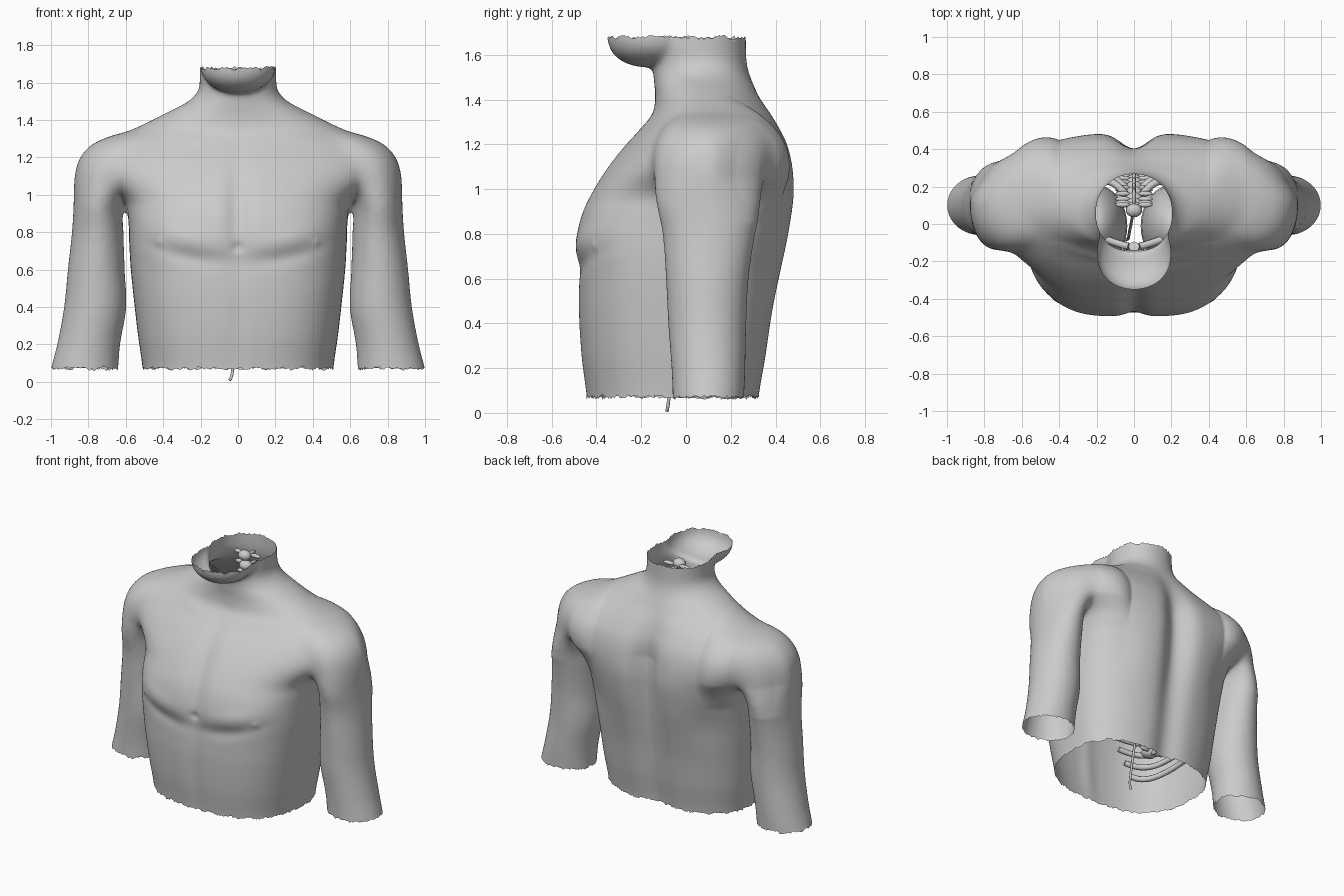
import bpy, bmesh, math, random
from math import cos, sin, pi, exp

if "Cube" in bpy.data.objects:
    bpy.data.objects.remove(bpy.data.objects["Cube"])
random.seed(4)


def spow(v, p):
    return math.copysign(abs(v) ** p, v)


def bump(v, centre, width):
    return exp(-((v - centre) / width) ** 2)


def ramp(v, a, b):
    return min(1, max(0, (v - a) / (b - a)))


def ring(cx, cy, w, df, db, nf, nb, z, seg=64):
    """Super-ellipse section with separate front and back depth/squareness."""
    pts = []
    for i in range(seg):
        a = 2 * pi * i / seg
        n, d = (nb, db) if sin(a) >= 0 else (nf, df)
        pts.append((cx + w * spow(cos(a), 2 / n), cy + d * spow(sin(a), 2 / n), z))
    return pts


def refine(rows, steps=4):
    """Smooth in-between sections, height by height."""
    out = []
    for i in range(len(rows) - 1):
        p1, p2 = rows[i], rows[i + 1]
        p0, p3 = rows[max(i - 1, 0)], rows[min(i + 2, len(rows) - 1)]
        h = p2[0] - p1[0]
        for s in range(steps):
            t = s / steps
            row = [p1[0] + h * t]
            for k in range(1, len(p1)):
                m1 = (p2[k] - p0[k]) / (p2[0] - p0[0]) * h
                m2 = (p3[k] - p1[k]) / (p3[0] - p1[0]) * h
                row.append((2*t**3 - 3*t*t + 1) * p1[k] + (t**3 - 2*t*t + t) * m1
                           + (3*t*t - 2*t**3) * p2[k] + (t**3 - t*t) * m2)
            out.append(row)
    return out + [rows[-1]]


def loft(bm, rings):
    rows = [[bm.verts.new(p) for p in r] for r in rings]
    for a, b in zip(rows, rows[1:]):
        for i in range(len(a)):
            j = (i + 1) % len(a)
            bm.faces.new((a[i], a[j], b[j], b[i]))
    bm.faces.new(rows[0][::-1])
    bm.faces.new(rows[-1])


def ball(bm, c, s, seg=14, px=1, pz=1):
    for v in bmesh.ops.create_uvsphere(bm, u_segments=seg, v_segments=seg // 2 + 1, radius=1)['verts']:
        x, y, z = v.co
        v.co = (c[0] + x * s[0], c[1] + spow(y, px) * s[1], c[2] + spow(z, pz) * s[2])


def make_object(name, bm):
    bmesh.ops.recalc_face_normals(bm, faces=bm.faces)
    for f in bm.faces:
        f.smooth = True
    me = bpy.data.meshes.new(name)
    bm.to_mesh(me)
    bm.free()
    ob = bpy.data.objects.new(name, me)
    bpy.context.collection.objects.link(ob)
    return ob


def tube(name, paths, radius):
    cu = bpy.data.curves.new(name, 'CURVE')
    cu.dimensions = '3D'
    cu.bevel_depth, cu.bevel_resolution, cu.resolution_u = radius, 2, 8
    cu.use_fill_caps = True
    for pts in paths:
        sp = cu.splines.new('NURBS')
        sp.points.add(len(pts) - 1)
        for p, co in zip(sp.points, pts):
            p.co = (*co, 1)
        sp.order_u = 3
        sp.use_endpoint_u = True
    bpy.context.collection.objects.link(bpy.data.objects.new(name, cu))


# Torso and neck sections: z, half width, front y, back y, widest y, front n, back n
TORSO = [
    (-.12, .50, -.43, .32, .00, 2.6, 2.5), (.07, .51, -.445, .335, .00, 2.6, 2.5),
    (.25, .535, -.468, .365, .01, 2.7, 2.5), (.45, .558, -.48, .395, .01, 2.8, 2.5),
    (.62, .575, -.48, .43, .02, 2.9, 2.5), (.76, .582, -.492, .46, .03, 2.9, 2.6),
    (.88, .588, -.47, .48, .05, 2.8, 2.7), (.98, .615, -.425, .49, .08, 2.6, 2.7),
    (1.1, .76, -.35, .482, .10, 2.2, 2.5), (1.2, .79, -.27, .458, .11, 2.1, 2.4),
    (1.28, .72, -.195, .42, .11, 2.1, 2.2), (1.34, .59, -.15, .385, .11, 2.1, 2.1),
    (1.40, .46, -.14, .345, .10, 2.0, 2.0), (1.45, .36, -.14, .315, .09, 2.0, 2.0),
    (1.50, .265, -.145, .288, .08, 2.0, 2.0), (1.56, .212, -.15, .272, .07, 2.1, 2.1),
    (1.64, .205, -.155, .268, .06, 2.2, 2.1), (1.82, .205, -.155, .268, .06, 2.2, 2.1)]

# Arm sections: z, inner x, outer x, front y, back y
ARM = [
    (-.12, .65, 1.04, -.06, .25), (.07, .64, 1.0, -.06, .26), (.2, .63, .967, -.065, .265),
    (.4, .597, .93, -.08, .27), (.6, .606, .91, -.09, .28), (.8, .612, .888, -.105, .31),
    (.95, .612, .879, -.135, .345), (1.1, .52, .876, -.15, .36), (1.2, .45, .848, -.14, .35),
    (1.28, .40, .77, -.10, .31), (1.33, .40, .64, -.04, .25)]

body = bmesh.new()
loft(body, [ring(0, ym, w, ym - yf, yb - ym, nf, nb, z)
            for z, w, yf, yb, ym, nf, nb in refine(TORSO)])
for side in (-1, 1):
    loft(body, [ring(side * (a + b) / 2, (f + k) / 2, (b - a) / 2, (k - f) / 2, (k - f) / 2,
                     2.0, 2.0, z, 40) for z, a, b, f, k in refine(ARM)])
# Chin and jaw
ball(body, (0, -.155, 1.685), (.20, .197, .142), 40, .85, .9)

skin = make_object("torso_skin", body)
bpy.context.view_layer.objects.active = skin
skin.select_set(True)
mod = skin.modifiers.new("fuse", 'REMESH')
mod.mode = 'VOXEL'
mod.voxel_size = .0125
bpy.ops.object.modifier_apply(modifier="fuse")
# Soften all over, then blend the shoulders further
blend = skin.vertex_groups.new(name="shoulder")
for v in skin.data.vertices:
    w = ramp(abs(v.co.x), .42, .52) * ramp(v.co.z, .95, 1.07)
    if w > 0:
        blend.add([v.index], w, 'REPLACE')
for name, count, group in (("soften", 14, ""), ("blend", 80, "shoulder")):
    mod = skin.modifiers.new(name, 'SMOOTH')
    mod.factor = .5
    mod.iterations = count
    mod.vertex_group = group
    bpy.ops.object.modifier_apply(modifier=name)

bm = bmesh.new()
bm.from_mesh(skin.data)
# Muscle relief: shoulder blades, spine furrow, breastbone groove, chest fold, collarbone
for v in bm.verts:
    x, y, z = v.co
    ax = abs(x)
    if y > .1:
        v.co.y += ramp(y, .1, .28) * ramp(z, .85, 1.05) * ramp(ax, .4, .6) * .45 * (.69 - ax)
    if ax > .6:
        continue
    if y > .15:
        v.co.y -= ramp(1.5 - z, 0, .4) * (.04 + .045 * bump(z, 1.0, .4)) * bump(x, 0, .10)
        v.co.y -= .015 * bump(ax, .42, .10) * bump(z, .72, .15)
    elif y < -.1 and z < 1.45:
        fold = .655 + .4 * ax * ax
        d = .030 * bump(x, 0, .06) * bump(z, .92, .28)
        d += .012 * bump(z, fold - .015, .045) * bump(ax, .26, .22)
        d -= .009 * bump(z, fold + .08, .06) * bump(ax, .28, .17)
        d += .012 * bump(x, 0, .03) * bump(z, .72, .025)
        d += .008 * bump(x, 0, .05) * bump(z, .3, .25)
        d -= .007 * bump(ax, .42, .018) * bump(z, .745, .018)
        d -= .005 * bump(z, 1.27 + .12 * ax, .03) * bump(ax, .25, .15)
        v.co.y += d

# Torn open ends at neck, waist and arms
for z, up in ((.072, -1), (1.68, 1)):
    bmesh.ops.bisect_plane(bm, geom=bm.verts[:] + bm.edges[:] + bm.faces[:], dist=1e-5,
                           plane_co=(0, 0, z), plane_no=(0, 0, up), clear_outer=True)
for v in bm.verts:
    if v.is_boundary:
        x, y, z = v.co
        v.co.z += .006 * sin(45 * x + 20 * y) * cos(38 * y - 15 * x) + random.uniform(-.008, .005)
for f in bm.faces:
    f.smooth = True
bm.to_mesh(skin.data)
bm.free()


# Spine: vertebra bodies with rear and side spurs
def spine_y(z):
    return .06 + .18 / (1 + exp((z - 1.36) * 10)) - .12 * max(0, .9 - z)


bm = bmesh.new()
z = .16
while z < 1.66:
    r = .055 - .012 * z / 1.7
    y = spine_y(z)
    ball(bm, (0, y, z), (r, r * .85, .034))
    ball(bm, (0, y + .07, z - .015), (.012, .05, .018))
    for s in (-1, 1):
        ball(bm, (s * .06, y + .03, z), (.04, .014, .014))
    z += .073
make_object("spine", bm)

# Rib cage
ribs = []
for i in range(11):
    t = i / 10
    zs, zf = 1.36 - .9 * t, 1.16 - .84 * t
    w = .22 + .2 * sin(pi / 2 * min(1, 1.5 * t))
    yf = -.12 - .25 * min(1, 1.8 * t)
    xf = .03 + .5 * max(0, t - .5)
    ys = spine_y(zs)
    for s in (-1, 1):
        ribs.append([(s * .04, ys, zs), (s * w * .55, ys + .11, zs - .02),
                     (s * w * 1.05, ys + .02, zs - .07), (s * w * 1.1, (ys + yf) / 2, (zs + zf) / 2 - .05),
                     (s * max(w * .85, xf), yf + .04, zf - .04), (s * xf, yf, zf)])
tube("ribs", ribs, .02)
tube("breastbone", [[(0, -.12, 1.18), (0, -.23, 1.0), (0, -.35, .78), (0, -.37, .66)]], .03)

# Lungs inside the rib cage
bm = bmesh.new()
for s in (-1, 1):
    ball(bm, (s * .205, -.01, .76), (.17, .22, .45), 32)
make_object("lungs", bm)

# Hanging vessel that reaches below the waist
tube("vessel", [[(-.045, -.085, .008), (-.03, -.08, .03), (-.03, -.075, .09), (-.02, -.02, .3),
                 (0, .08, .6), (0, .12, .9)]], .008)
